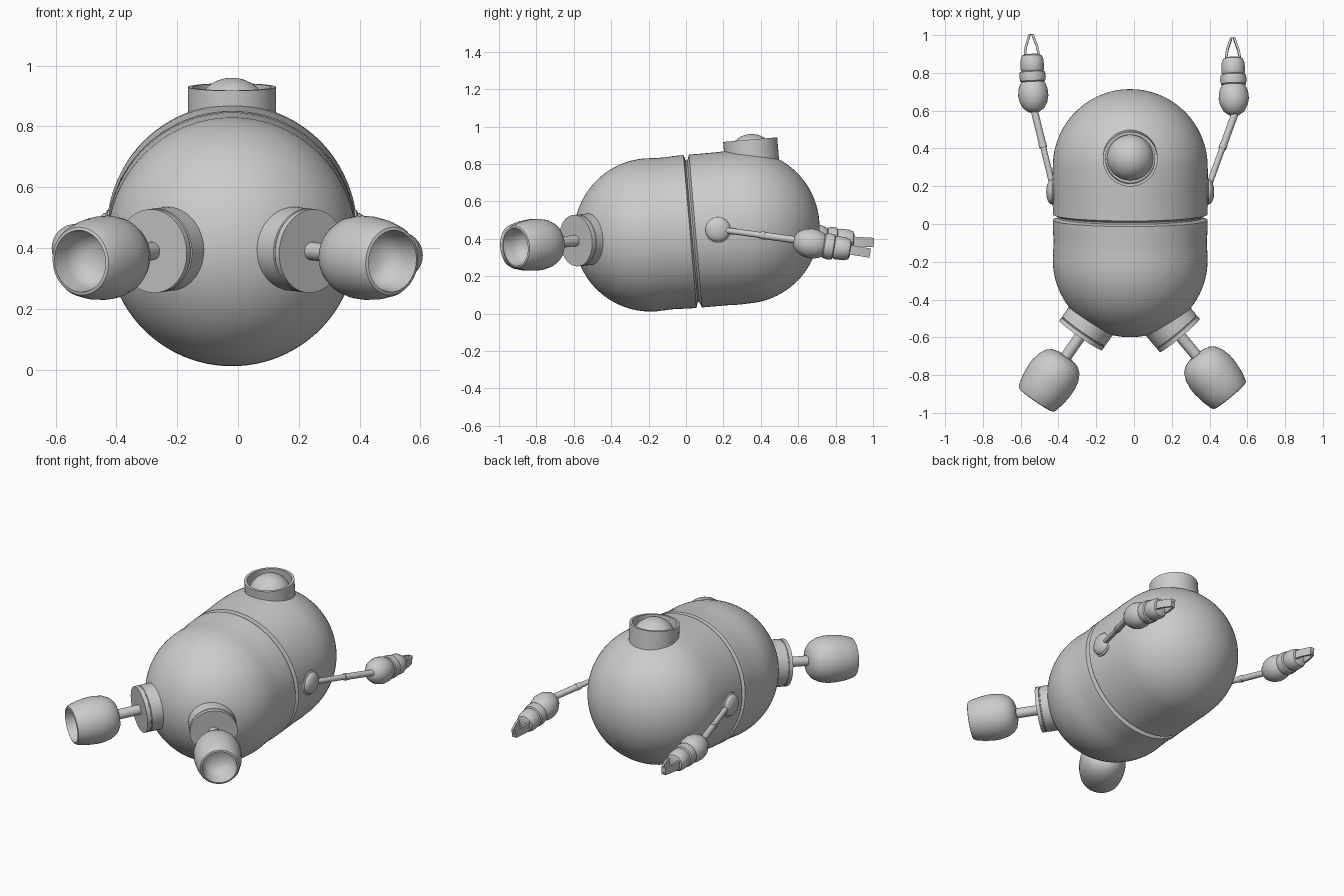
import bpy, bmesh, math
from mathutils import Vector, Matrix

cube = bpy.data.objects.get("Cube")
if cube:
    bpy.data.objects.remove(cube, do_unlink=True)

grey = bpy.data.materials.new("plain grey")
grey.use_nodes = True
grey.diffuse_color = (0.6, 0.6, 0.6, 1)
grey.node_tree.nodes["Principled BSDF"].inputs["Base Color"].default_value = (0.6, 0.6, 0.6, 1)


def finish(name, bm, origin, axis, angle=35):
    """Turn a bmesh into an object whose local z points along axis."""
    bmesh.ops.recalc_face_normals(bm, faces=bm.faces)
    mesh = bpy.data.meshes.new(name)
    bm.to_mesh(mesh)
    bm.free()
    mesh.materials.append(grey)
    mesh.shade_smooth()
    mesh.set_sharp_from_angle(angle=math.radians(angle))
    obj = bpy.data.objects.new(name, mesh)
    bpy.context.collection.objects.link(obj)
    turn = Vector(axis).to_track_quat('Z', 'Y').to_matrix().to_4x4()
    obj.matrix_world = Matrix.Translation(origin) @ turn
    return obj


def lathe(name, profile, origin, axis, steps=48):
    """Spin (radius, height) points about the axis."""
    bm = bmesh.new()
    verts = [bm.verts.new((r, 0, h)) for r, h in profile]
    edges = [bm.edges.new(pair) for pair in zip(verts, verts[1:])]
    bmesh.ops.spin(bm, geom=verts + edges, cent=(0, 0, 0), axis=(0, 0, 1),
                   angle=math.tau, steps=steps)
    bmesh.ops.remove_doubles(bm, verts=bm.verts, dist=0.0002)
    return finish(name, bm, origin, axis)


def arc(radius, centre, start, end, n=16, flat=1.0):
    """Profile points on an arc, angles measured from the equator."""
    angles = [math.radians(start + (end - start) * i / n) for i in range(n + 1)]
    return [(max(radius * math.cos(a), 0), centre + flat * radius * math.sin(a)) for a in angles]


def rod(name, start, end, radius):
    start, end = Vector(start), Vector(end)
    length = (end - start).length
    return lathe(name, [(0, 0), (radius, 0), (radius, length), (0, length)],
                 start, end - start, 20)


def finger(name, origin, axis, side):
    """Bent flat strip, pinching inward at the tip."""
    path = [(0.022, 0), (0.042, 0.05), (0.036, 0.085), (0.014, 0.15)]
    outline = path + [(x - 0.013, z) for x, z in reversed(path)]
    bm = bmesh.new()
    face = bm.faces.new([bm.verts.new((side * x, -0.025, z)) for x, z in outline])
    grown = bmesh.ops.extrude_face_region(bm, geom=[face])["geom"]
    bmesh.ops.translate(bm, vec=(0, 0.05, 0),
                        verts=[v for v in grown if isinstance(v, bmesh.types.BMVert)])
    return finish(name, bm, origin, axis, 20)


MID = -0.02
BODY_AXIS = (0, 0.9964, 0.085)
BODY_UP = (0, -0.085, 0.9964)
R = 0.41

# Capsule body: two halves parted by a narrow groove
body = (arc(R, -0.225, -90, 0, 24)
        + [(R - 0.003, -0.16), (R - 0.004, -0.12), (R, -0.06), (R, -0.014), (R - 0.03, -0.004),
           (R - 0.03, 0.004), (R, 0.016), (R, 0.15), (R + 0.002, 0.22)]
        + arc(R, 0.27, 0, 90, 24))
lathe("body", body, (MID, 0.035, 0.44), BODY_AXIS, 96)

# Eye collar and lens on the upper back
eye = Vector((MID, 0.343, 0.93))
lathe("eye_collar", [(0, -0.16), (0.145, -0.16), (0.145, 0), (0.13, 0), (0.13, -0.07), (0, -0.07)],
      eye, BODY_UP)
lathe("eye_lens", arc(0.125, -0.095, -90, 90, 24), eye, BODY_UP)

# Legs: hip disc, rod and hollow foot
DISC = [(0, -0.12), (0.138, -0.12), (0.138, -0.03), (0.134, -0.028), (0.134, -0.024),
        (0.138, -0.022), (0.138, 0), (0, 0)]
FOOT = [(0, 0.135), (0.05, 0.137), (0.085, 0.148), (0.11, 0.17), (0.128, 0.205), (0.137, 0.25),
        (0.138, 0.29), (0.132, 0.35), (0.12, 0.4), (0.112, 0.415), (0.102, 0.418),
        (0.1, 0.41), (0.096, 0.36), (0.08, 0.32), (0.05, 0.3), (0, 0.295)]
for side, direction in (("left", (0.64, -0.77, -0.08)), ("right", (-0.57, -0.82, -0.08))):
    d = Vector(direction).normalized()
    sign = 1 if side == "left" else -1
    hip = Vector((MID + sign * 0.262, -0.59, 0.39))
    lathe(side + "_hip_disc", DISC, hip, d)
    rod(side + "_leg", hip - d * 0.02, hip + d * 0.16, 0.03)
    lathe(side + "_foot", FOOT, hip, d)

# Arms: shoulder, jointed rod, two-part hand and pinching fingers
SHOULDER = [(0, -0.06), (0.075, -0.06), (0.075, 0.015), (0.066, 0.02)] + arc(0.066, 0.02, 0, 90, 8, 0.45)
HAND = [(0, 0), (0.028, 0.003), (0.055, 0.022), (0.073, 0.055), (0.08, 0.09), (0.077, 0.125),
        (0.066, 0.155), (0.06, 0.162), (0.066, 0.167), (0.07, 0.19), (0.067, 0.215),
        (0.058, 0.22), (0.063, 0.228), (0.061, 0.28), (0.052, 0.303), (0.035, 0.31), (0, 0.312)]
ARMS = {
    "left": (1, (0.395, 0.2, 0.447), (0.54, 0.6, 0.392), (0.53, 0.575, 0.39), (0.522, 0.975, 0.325)),
    "right": (-1, (-0.43, 0.2, 0.45), (-0.53, 0.61, 0.405), (-0.53, 0.59, 0.405), (-0.545, 1.0, 0.38)),
}
for side, (sign, start, wrist, hand, tip) in ARMS.items():
    lathe(side + "_shoulder", SHOULDER, (MID + sign * 0.395, 0.17, 0.45), (sign, 0, 0), 32)
    start, wrist = Vector(start), Vector(wrist)
    rod(side + "_upper_arm", start, start.lerp(wrist, 0.55), 0.016)
    rod(side + "_elbow", start.lerp(wrist, 0.5), start.lerp(wrist, 0.56), 0.021)
    rod(side + "_forearm", start.lerp(wrist, 0.56), wrist, 0.019)
    axis = (Vector(tip) - Vector(hand)).normalized()
    lathe(side + "_hand", HAND, hand, axis, 32)
    for label, way in (("inner", -1), ("outer", 1)):
        finger(f"{side}_{label}_finger", Vector(hand) + axis * 0.265, axis, way)
